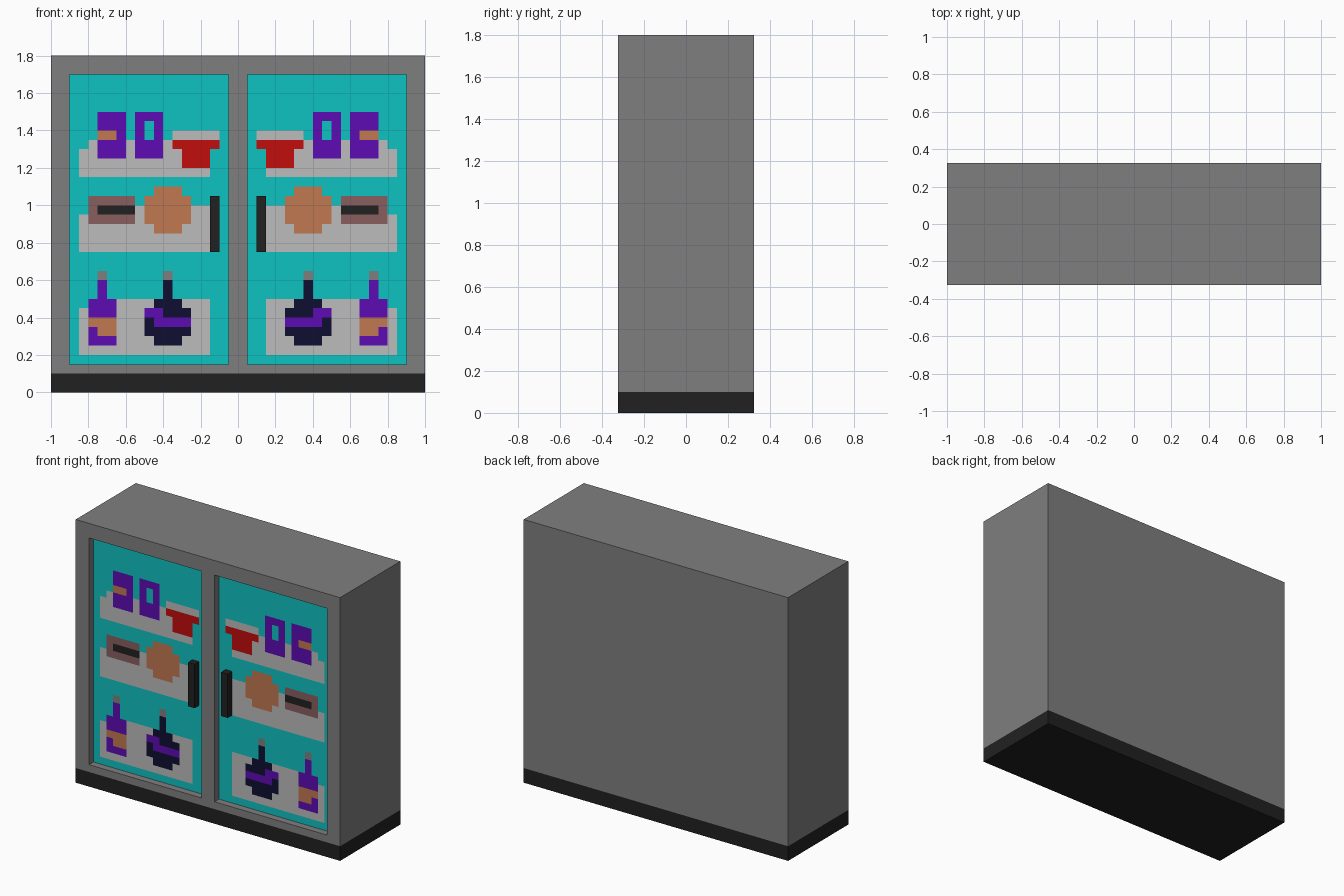
import bpy
import bmesh

cube = bpy.data.objects.get("Cube")
if cube:
    bpy.data.objects.remove(cube, do_unlink=True)

COLOURS = {
    "cabinet_grey": (0.212, 0.212, 0.212),
    "black": (0.0152, 0.0152, 0.0152),
    "turquoise": (0.0048, 0.533, 0.533),
    "light_grey": (0.503, 0.503, 0.503),
    "purple": (0.109, 0.0035, 0.456),
    "red": (0.533, 0.004, 0.004),
    "tan": (0.533, 0.188, 0.080),
    "mauve": (0.246, 0.112, 0.112),
    "navy": (0.0044, 0.0044, 0.032),
}
NAMES = list(COLOURS)
MATS = {}
for name, rgb in COLOURS.items():
    mat = bpy.data.materials.new(name)
    mat.use_nodes = True
    mat.diffuse_color = (*rgb, 1)
    bsdf = next(n for n in mat.node_tree.nodes if n.type == 'BSDF_PRINCIPLED')
    bsdf.inputs["Base Color"].default_value = (*rgb, 1)
    MATS[name] = mat

FRONT, RECESS, BACK = -0.325, -0.275, 0.325
CELL = 0.05


def finish(name, bm, mats):
    mesh = bpy.data.meshes.new(name)
    bm.to_mesh(mesh)
    bm.free()
    for m in mats:
        mesh.materials.append(MATS[m])
    obj = bpy.data.objects.new(name, mesh)
    bpy.context.collection.objects.link(obj)
    return obj


def box(name, lo, hi, mat):
    bm = bmesh.new()
    bmesh.ops.create_cube(bm, size=1)
    for v in bm.verts:
        v.co = [(a + b) / 2 + c * (b - a) for a, b, c in zip(lo, hi, v.co)]
    return finish(name, bm, [mat])


def front_grid(bm, xs, zs, y):
    """Grid of front-facing quads; yields (column, row, face)."""
    rows = [[bm.verts.new((x, y, z)) for x in xs] for z in zs]
    for r in range(len(zs) - 1):
        for c in range(len(xs) - 1):
            yield c, r, bm.faces.new((rows[r][c], rows[r][c + 1],
                                      rows[r + 1][c + 1], rows[r + 1][c]))


# Plinth and carcass
box("plinth", (-1, FRONT, 0), (1, BACK, 0.1), "black")
box("carcass", (-1, RECESS, 0.1), (1, BACK, 1.8), "cabinet_grey")

# Front frame with two door openings
bm = bmesh.new()
cells = list(front_grid(bm, (-1, -0.9, -0.05, 0.05, 0.9, 1),
                        (0.1, 0.15, 1.7, 1.8), FRONT))
openings = [f for c, r, f in cells if r == 1 and c in (1, 3)]
bmesh.ops.delete(bm, geom=openings, context='FACES')
ext = bmesh.ops.extrude_face_region(bm, geom=bm.faces[:], use_keep_orig=True)
for v in ext["geom"]:
    if isinstance(v, bmesh.types.BMVert):
        v.co.y = RECESS
bmesh.ops.recalc_face_normals(bm, faces=bm.faces[:])
finish("door_frame", bm, ["cabinet_grey"])

# Painted goods in door cells: colour, first column, end column, first row, end row
TOP_SHELF = [
    ("light_grey", 1, 15, 20, 23), ("light_grey", 2, 15, 20, 24),
    ("purple", 3, 6, 22, 27), ("tan", 3, 5, 24, 25),            # jar
    ("purple", 7, 10, 22, 27), ("turquoise", 8, 9, 24, 26),     # ring box
    ("light_grey", 11, 16, 24, 25),                             # pot lid
    ("red", 11, 16, 23, 24), ("red", 12, 15, 21, 24),           # pot
]
MIDDLE_SHELF = [
    ("light_grey", 1, 15, 12, 16), ("light_grey", 2, 15, 12, 17),
    ("mauve", 2, 7, 15, 18), ("black", 3, 7, 16, 17),           # box
    ("tan", 8, 13, 15, 18), ("tan", 9, 12, 14, 19),             # round loaf
]
BOTTOM_SHELF = [
    ("light_grey", 1, 15, 1, 6), ("light_grey", 2, 15, 1, 7),
    ("purple", 2, 5, 2, 7), ("purple", 3, 4, 7, 9),             # tall bottle
    ("cabinet_grey", 3, 4, 9, 10),
    ("tan", 2, 5, 4, 5), ("tan", 3, 5, 3, 4),
    ("navy", 9, 12, 2, 7), ("navy", 8, 13, 3, 6),               # round bottle
    ("navy", 10, 11, 7, 9), ("cabinet_grey", 10, 11, 9, 10),
    ("purple", 8, 10, 5, 6), ("purple", 9, 13, 4, 5),
]


def paint(col, row):
    colour = "turquoise"
    for name, c0, c1, r0, r1 in TOP_SHELF + MIDDLE_SHELF + BOTTOM_SHELF:
        if c0 <= col < c1 and r0 <= row < r1:
            colour = name
    return NAMES.index(colour)


# Mirrored doors and handles
for side, sign in (("right", -1), ("left", 1)):
    x0 = -0.9 if sign < 0 else 0.05
    bm = bmesh.new()
    for c, r, face in front_grid(bm, [x0 + CELL * i for i in range(18)],
                                 [0.15 + CELL * i for i in range(32)], RECESS - 0.002):
        face.material_index = paint(c if sign < 0 else 16 - c, r)
    finish(side + "_door_panel", bm, NAMES)
    a, b = sorted((sign * 0.10, sign * 0.15))
    box(side + "_door_handle", (a, FRONT, 0.75), (b, RECESS, 1.05), "black")
